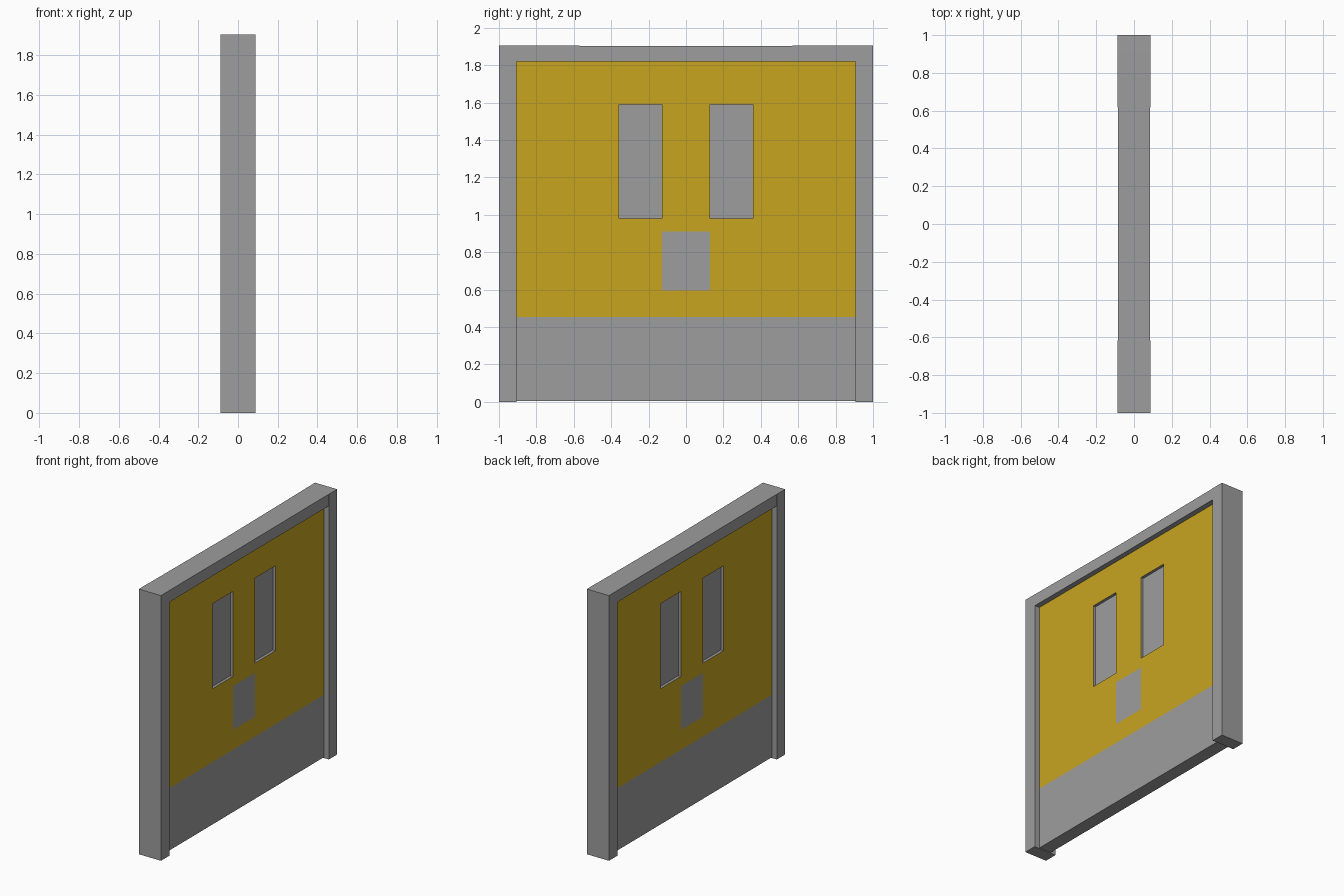
import bpy
import bmesh
from mathutils import Vector

if "Cube" in bpy.data.objects:
    bpy.data.objects.remove(bpy.data.objects["Cube"])


def material(name, color):
    m = bpy.data.materials.new(name)
    m.diffuse_color = (*color, 1)
    m.use_nodes = True
    m.node_tree.nodes["Principled BSDF"].inputs["Base Color"].default_value = m.diffuse_color
    return m


GREY = material("grey metal", (0.337, 0.337, 0.337))
YELLOW = material("yellow paint", (0.578, 0.376, 0.0144))


def box(name, lo, hi):
    """Axis-aligned box as an open bmesh, with its object."""
    bm = bmesh.new()
    bmesh.ops.create_cube(bm, size=1)
    lo, hi = Vector(lo), Vector(hi)
    for v in bm.verts:
        v.co = (lo + hi) / 2 + v.co * (hi - lo)
    ob = bpy.data.objects.new(name, bpy.data.meshes.new(name))
    ob.data.materials.append(GREY)
    bpy.context.collection.objects.link(ob)
    return bm, ob


def cut(bm, axis, at):
    normal = Vector((0, 0, 0))
    normal[axis] = 1
    bmesh.ops.bisect_plane(bm, geom=bm.verts[:] + bm.edges[:] + bm.faces[:],
                           plane_co=normal * at, plane_no=normal)


def finish(bm, ob):
    bm.to_mesh(ob.data)
    bm.free()


# Jambs
for side, name in ((-1, "left_jamb"), (1, "right_jamb")):
    y0, y1 = sorted((side * 0.905, side * 1.0))
    finish(*box(name, (-0.088, y0, 0), (0.088, y1, 1.905)))

# Lintel, very slightly slimmer towards its middle
bm, ob = box("lintel", (-0.087, -0.905, 1.82), (0.087, 0.905, 1.905))
cut(bm, 1, 0)
for v in bm.verts:
    if abs(v.co.y) < 0.01:
        v.co.x *= 0.965
        if v.co.z > 1.86:
            v.co.z -= 0.004
finish(bm, ob)

# Door panel with painted upper part, flush plate and two recessed windows
bm, ob = box("door_panel", (-0.048, -0.905, 0.005), (0.048, 0.905, 1.82))
ob.data.materials.append(YELLOW)
for y in (-0.357, -0.127, 0.127, 0.357):
    cut(bm, 1, y)
for z in (0.453, 0.595, 0.91, 0.98, 1.59):
    cut(bm, 2, z)
bm.normal_update()
windows = []
for f in bm.faces:
    if abs(f.normal.x) < 0.5:
        continue
    c = f.calc_center_median()
    plate = abs(c.y) < 0.127 and 0.595 < c.z < 0.91
    window = 0.127 < abs(c.y) < 0.357 and 0.98 < c.z < 1.59
    f.material_index = int(c.z > 0.453 and not plate and not window)
    if window:
        windows.append(f)
bmesh.ops.inset_individual(bm, faces=windows, thickness=0, depth=-0.02)
finish(bm, ob)
